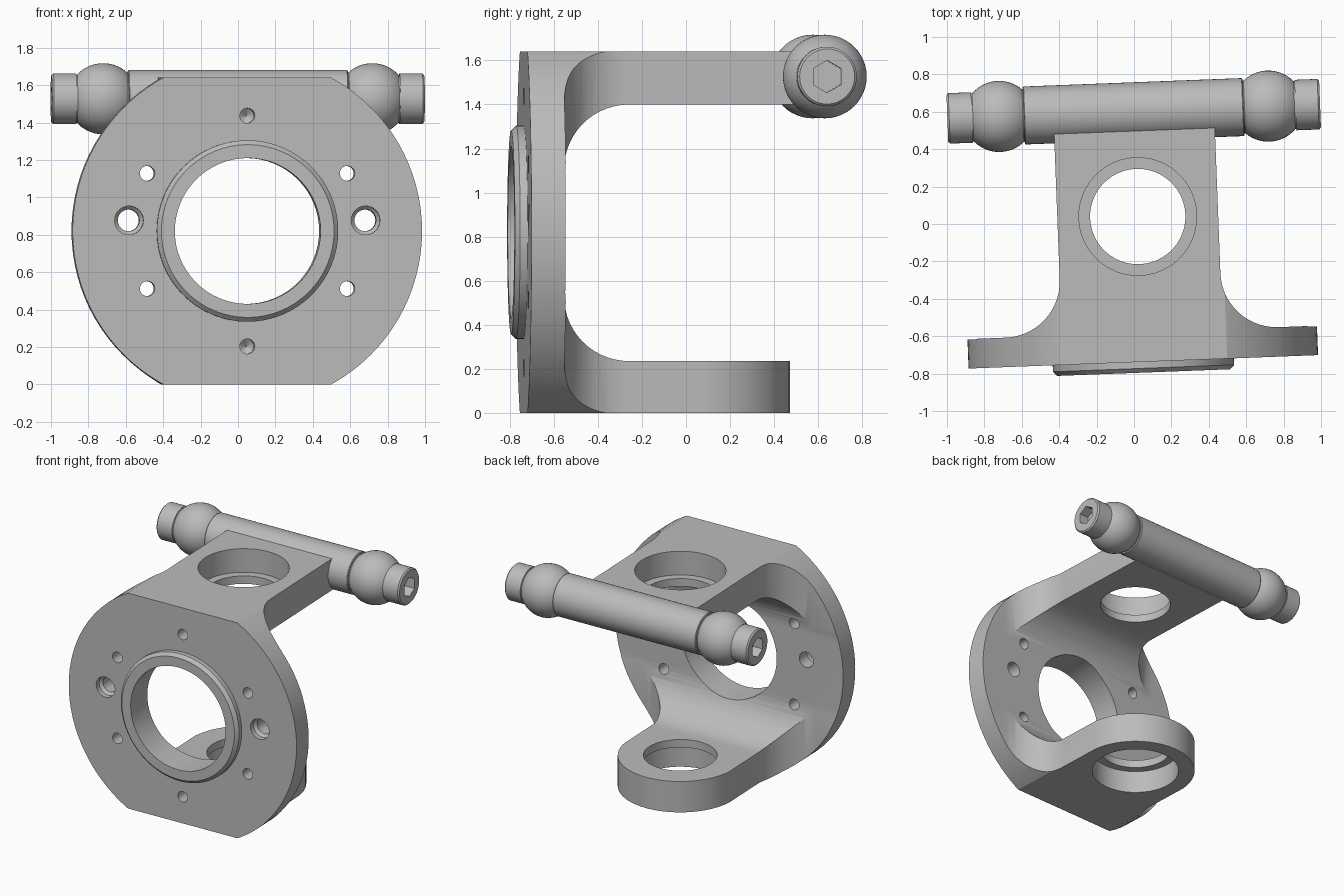
import bpy, bmesh
from math import sin, cos, pi, radians
from mathutils import Matrix, Vector

cube = bpy.data.objects.get("Cube")
if cube:
    bpy.data.objects.remove(cube, do_unlink=True)

grey = bpy.data.materials.new("machined_grey")
grey.use_nodes = True
COLOUR = (0.5, 0.5, 0.5, 1)
grey.diffuse_color = COLOUR
grey.node_tree.nodes["Principled BSDF"].inputs["Base Color"].default_value = COLOUR

ALONG_X = Matrix.Rotation(pi / 2, 4, 'Y')
ALONG_Y = Matrix.Rotation(-pi / 2, 4, 'X')
ALONG_Z = Matrix.Identity(4)
HUB_Z = 0.82


def finish(name, bm):
    bmesh.ops.recalc_face_normals(bm, faces=bm.faces)
    mesh = bpy.data.meshes.new(name)
    bm.to_mesh(mesh)
    bm.free()
    mesh.materials.append(grey)
    obj = bpy.data.objects.new(name, mesh)
    bpy.context.collection.objects.link(obj)
    return obj


def lathe(name, profile, axis, at=(0, 0, 0), sides=48):
    """Revolve (distance, radius) pairs round an axis and cap the ends."""
    bm = bmesh.new()
    rings = []
    for t, r in profile:
        rings.append([bm.verts.new((r * cos(2 * pi * i / sides), r * sin(2 * pi * i / sides), t))
                      for i in range(sides)])
    for a, b in zip(rings, rings[1:]):
        for i in range(sides):
            j = (i + 1) % sides
            bm.faces.new((a[i], a[j], b[j], b[i]))
    bm.faces.new(rings[0])
    bm.faces.new(rings[-1])
    bm.transform(Matrix.Translation(at) @ axis)
    return finish(name, bm)


def prism(name, points, place, low, high):
    """Extrude a 2D outline; place turns (u, v, depth) into a 3D point."""
    bm = bmesh.new()
    ends = [[bm.verts.new(place(u, v, d)) for u, v in points] for d in (low, high)]
    bm.faces.new(ends[0])
    bm.faces.new(ends[1])
    n = len(points)
    for i in range(n):
        j = (i + 1) % n
        bm.faces.new((ends[0][i], ends[0][j], ends[1][j], ends[1][i]))
    return finish(name, bm)


def arc(cx, cy, r, start, end, steps=14):
    angles = [radians(start + (end - start) * i / steps) for i in range(steps + 1)]
    return [(cx + r * cos(a), cy + r * sin(a)) for a in angles]


def combine(obj, tool, operation):
    """Apply a boolean and remove the tool."""
    mod = obj.modifiers.new(operation, 'BOOLEAN')
    mod.operation, mod.object, mod.solver = operation, tool, 'EXACT'
    tool.hide_render = True
    deps = bpy.context.evaluated_depsgraph_get()
    deps.update()
    mesh = bpy.data.meshes.new_from_object(obj.evaluated_get(deps))
    obj.modifiers.clear()
    obj.data = mesh
    bpy.data.objects.remove(tool, do_unlink=True)


# C-shaped bracket: side outline with rounded inner corners
FRONT, BACK, R = -0.7775, -0.623, 0.31
side = [(FRONT, 0), (0.6, 0), (0.6, 0.235)]
side += arc(BACK + R, 0.235 + R, R, 270, 180)
side += arc(BACK + R, 1.40 - R, R, 180, 90)
side += [(0.563, 1.40), (0.563, 1.64), (FRONT, 1.64)]
knuckle = prism("knuckle_bracket", side, lambda u, v, d: (d, u, v), -1, 1)

# Plan outline: wide flange flowing into the narrow arms
half = [(1.1, -0.9), (1.1, -0.62)] + arc(0.73, -0.32, 0.30, 270, 180) + [(0.43, 0.7)]
plan = half + [(-x, y) for x, y in reversed(half)]
combine(knuckle, prism("plan", plan, lambda u, v, d: (u, v, d), -0.2, 1.9), 'INTERSECT')

# Round flange edge
combine(knuckle, lathe("disc", [(-0.95, 0.935), (0.9, 0.935)], ALONG_Y, (0, 0, HUB_Z), 96), 'INTERSECT')

# Rounded end of the lower arm
outside = arc(0, 0, 0.432, 0, 180, 32) + [(-0.7, 0), (-0.7, 0.8), (0.7, 0.8), (0.7, 0)]
combine(knuckle, prism("lug", outside, lambda u, v, d: (u, v, d), -0.2, 0.8), 'DIFFERENCE')

# Raised hub ring and its bore
hub = [(-0.835, 0.462), (-0.812, 0.485), (-0.70, 0.485)]
combine(knuckle, lathe("hub", hub, ALONG_Y, (0, 0, HUB_Z), 64), 'UNION')
combine(knuckle, lathe("bore", [(-1, 0.39), (-0.25, 0.39)], ALONG_Y, (0, 0, HUB_Z), 64), 'DIFFERENCE')

# Stepped pivot holes through both arms
upper = [(1.3, 0.255), (1.46, 0.255), (1.46, 0.315), (1.8, 0.315)]
lower = [(-0.1, 0.315), (0.175, 0.315), (0.175, 0.255), (0.4, 0.255)]
for pivot in (upper, lower):
    combine(knuckle, lathe("pivot", pivot, ALONG_Z), 'DIFFERENCE')

# Flange holes: four through, two countersunk, two blind with drill tips
through = [(-1, 0.04), (-0.2, 0.04)]
sunk = [(-1, 0.077), (-0.74, 0.077), (-0.72, 0.058), (-0.2, 0.058)]
blind = [(-1, 0.04), (-0.62, 0.04), (-0.59, 0.004)]
holes = [(sx * 0.535, sz * 0.308, through) for sx in (-1, 1) for sz in (-1, 1)]
holes += [(s * 0.633, 0.057, sunk) for s in (-1, 1)]
holes += [(0, s * 0.617, blind) for s in (-1, 1)]
for x, z, shape in holes:
    combine(knuckle, lathe("hole", shape, ALONG_Y, (x, 0, HUB_Z + z), 24), 'DIFFERENCE')

# Cross rod with a ball and a cap screw at each end
ROD = (0, 0.563, 1.527)
end = [(0.997, 0.125), (0.987, 0.135), (0.865, 0.135), (0.865, 0.128)]
end += arc(0.72, 0, 0.19, 42.5, 132, 18)
end += [(0.588, 0.141), (0.588, 0.15), (0.583, 0.155)]
rod = lathe("cross_rod", [(-t, r) for t, r in end] + end[::-1], ALONG_X, ROD)
for s in (-1, 1):
    socket = lathe("socket", [(s * 0.92, 0.073), (s * 1.1, 0.073)], ALONG_X, ROD, 6)
    combine(rod, socket, 'DIFFERENCE')

# Turn the assembly slightly and shade it
pose = Matrix.Translation((0.02, 0.04, 0)) @ Matrix.Rotation(radians(2.2), 4, 'Z')
for obj in (knuckle, rod):
    obj.data.transform(pose)
    bpy.ops.object.select_all(action='DESELECT')
    obj.select_set(True)
    bpy.context.view_layer.objects.active = obj
    bpy.ops.object.shade_smooth_by_angle(angle=radians(25))
